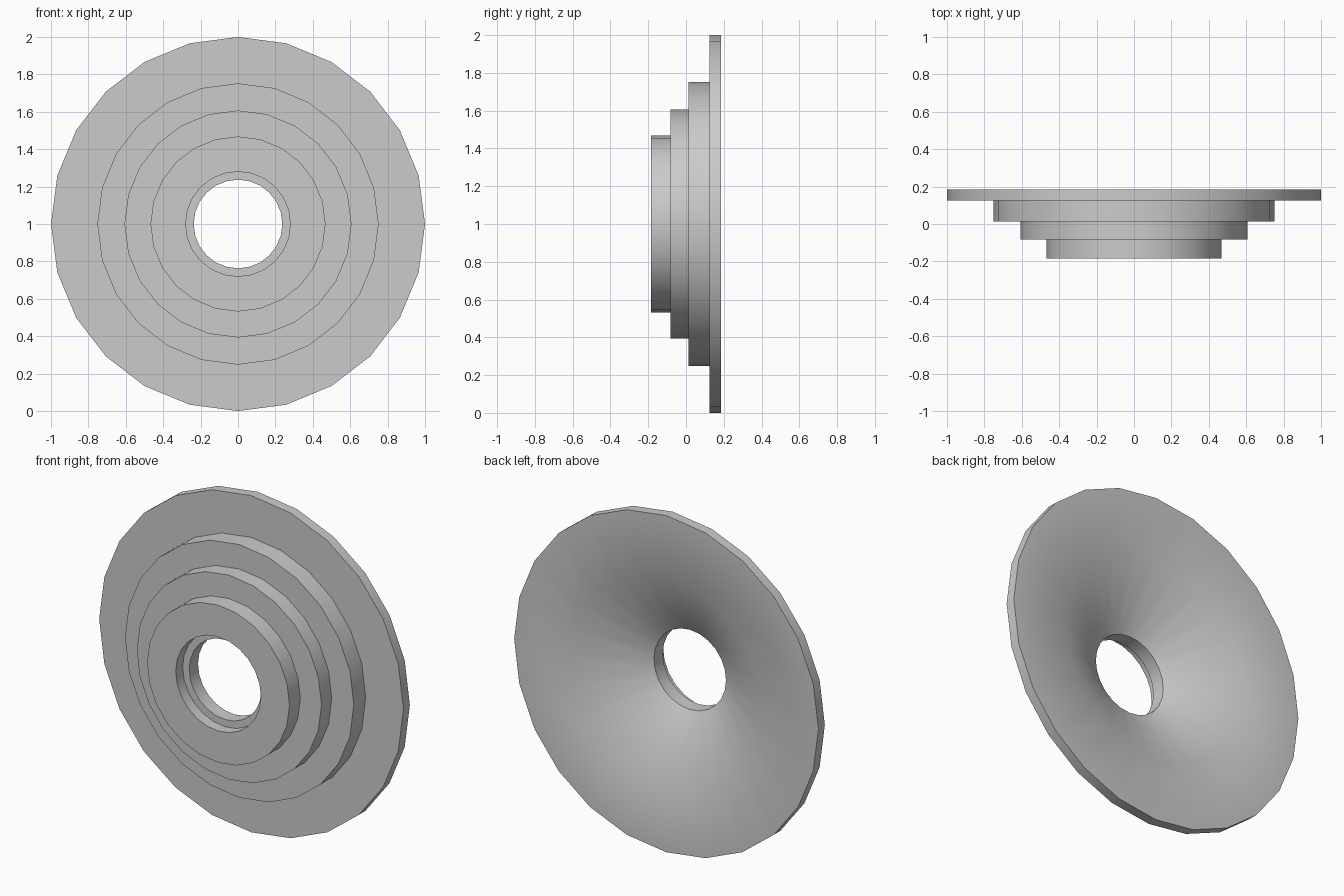
import bpy, bmesh, math
from mathutils import Vector

cube = bpy.data.objects.get("Cube")
if cube:
    bpy.data.objects.remove(cube, do_unlink=True)

SIDES = 24
CENTRE = Vector((0, 0, 1))


def make_material(name, colour):
    mat = bpy.data.materials.new(name)
    mat.use_nodes = True
    mat.diffuse_color = colour
    mat.node_tree.nodes["Principled BSDF"].inputs["Base Color"].default_value = colour
    return mat


def revolve(name, profile, mat):
    """Spin a closed (radius, y) profile around the y axis."""
    bm = bmesh.new()
    verts = [bm.verts.new((r, y, CENTRE.z)) for r, y in profile]
    edges = [bm.edges.new((v, verts[(i + 1) % len(verts)])) for i, v in enumerate(verts)]
    bmesh.ops.spin(bm, geom=verts + edges, cent=CENTRE, axis=(0, 1, 0),
                   angle=math.tau, steps=SIDES, use_merge=False)
    bmesh.ops.remove_doubles(bm, verts=bm.verts, dist=0.0005)
    bmesh.ops.recalc_face_normals(bm, faces=bm.faces)
    mesh = bpy.data.meshes.new(name)
    bm.to_mesh(mesh)
    bm.free()
    mesh.materials.append(mat)
    obj = bpy.data.objects.new(name, mesh)
    bpy.context.collection.objects.link(obj)
    return obj


grey = make_material("plain grey", (0.6, 0.6, 0.6, 1))

# Stepped front, rim, conical back and recessed bore in one closed profile
steps = [(0.28, -0.185), (0.468, -0.185), (0.468, -0.083), (0.607, -0.083),
         (0.607, 0.013), (0.752, 0.013), (0.752, 0.125), (1.0, 0.125), (1.0, 0.185)]
funnel = [(0.63, 0.185), (0.237, -0.037)]
bore = [(0.237, -0.12), (0.28, -0.12)]
flange = revolve("stepped_flange", steps + funnel + bore, grey)

# Smooth round walls while keeping the steps crisp
bpy.ops.object.select_all(action="DESELECT")
flange.select_set(True)
bpy.context.view_layer.objects.active = flange
bpy.ops.object.shade_smooth_by_angle(angle=math.radians(31))
